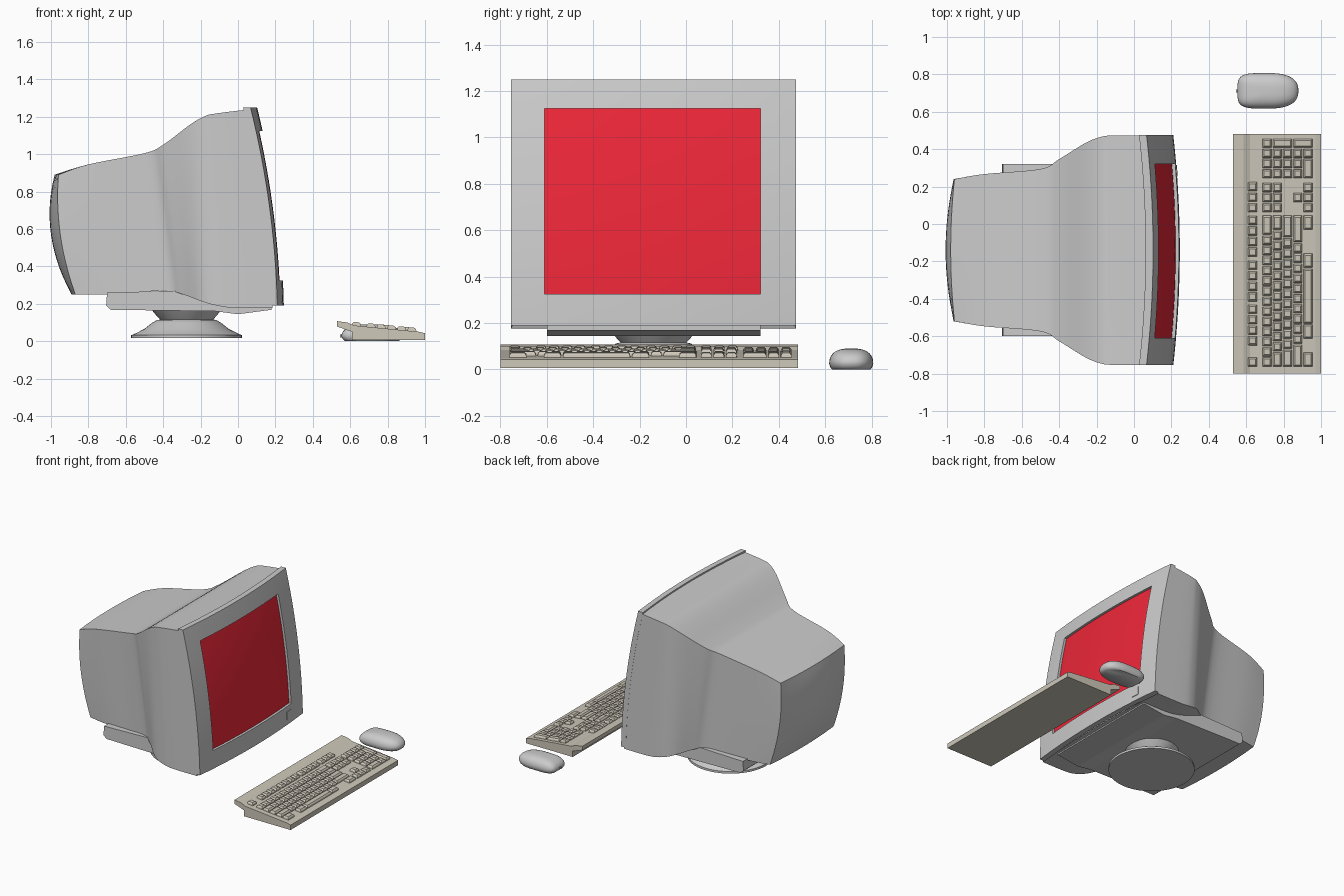
import bpy, bmesh, math

if "Cube" in bpy.data.objects:
    bpy.data.objects.remove(bpy.data.objects["Cube"])

CY = -0.14            # centre line of the monitor
HW = 0.615            # half width of the monitor


def material(name, rgb):
    m = bpy.data.materials.new(name)
    m.diffuse_color = (*rgb, 1)
    m.use_nodes = True
    m.node_tree.nodes["Principled BSDF"].inputs["Base Color"].default_value = m.diffuse_color
    return m


RED = material("red", (0.85, 0.02, 0.04))
BEIGE = material("beige", (0.62, 0.58, 0.49))


def finish(name, bm, mat=None, smooth=True, angle=32):
    bmesh.ops.remove_doubles(bm, verts=bm.verts, dist=1e-5)
    bmesh.ops.recalc_face_normals(bm, faces=bm.faces)
    me = bpy.data.meshes.new(name)
    bm.to_mesh(me)
    bm.free()
    ob = bpy.data.objects.new(name, me)
    bpy.context.collection.objects.link(ob)
    if mat:
        me.materials.append(mat)
    if smooth:
        bpy.ops.object.select_all(action='DESELECT')
        ob.select_set(True)
        bpy.context.view_layer.objects.active = ob
        bpy.ops.object.shade_smooth_by_angle(angle=math.radians(angle))
    return ob


def span(a, b, n):
    return [a + (b - a) * i / n for i in range(n + 1)]


def sheet(bm, fn, us, vs, skip=lambda u, v: False):
    g = [[bm.verts.new(fn(u, v)) for v in vs] for u in us]
    for i in range(len(us) - 1):
        for j in range(len(vs) - 1):
            if not skip((us[i] + us[i + 1]) / 2, (vs[j] + vs[j + 1]) / 2):
                bm.faces.new((g[i][j], g[i + 1][j], g[i + 1][j + 1], g[i][j + 1]))


def thicken(bm, depth):
    r = bmesh.ops.extrude_face_region(bm, geom=bm.faces[:], use_keep_orig=True)
    for e in r["geom"]:
        if isinstance(e, bmesh.types.BMVert):
            e.co.x -= depth


def prism(bm, profile, y0, y1):
    a = [bm.verts.new((x, y0, z)) for x, z in profile]
    b = [bm.verts.new((x, y1, z)) for x, z in profile]
    n = len(profile)
    bm.faces.new(a)
    bm.faces.new(b[::-1])
    for i in range(n):
        bm.faces.new((a[i], b[i], b[(i + 1) % n], a[(i + 1) % n]))


# Monitor housing: stations of top x,z / bottom x,z / half width / bow in z / bow in y
ST = [(-.96, .89, -.87, .25, .38, -.035, -.02),
      (-.8, .945, -.7, .25, .407, -.015, 0),
      (-.5, 1.005, -.4, .27, .434, 0, 0),
      (-.4, 1.05, -.3, .252, .487, 0, 0),
      (-.26, 1.155, -.2, .215, .573, 0, 0),
      (-.18, 1.202, -.12, .192, .605, 0, 0),
      (-.12, 1.217, -.02, .178, .613, .01, .005),
      (.04, 1.237, .185, .178, .614, .03, .03)]


def station(t):
    i = min(int(t), len(ST) - 2)
    f = t - i
    q = [ST[max(0, min(len(ST) - 1, i + k))] for k in (-1, 0, 1, 2)]
    return [0.5 * (2 * b + (c - a) * f + (2 * a - 5 * b + 4 * c - d) * f * f
                   + (3 * b - a - 3 * c + d) * f ** 3) for a, b, c, d in zip(*q)]


def shell(t, u, s):
    xt, zt, xb, zb, hw, sb, yb = station(t)
    bulge = 4 * s * (1 - s)
    if t < 1:
        yb -= .03 * bulge * (1 - t)
    x = xb + (xt - xb) * s + sb * bulge + yb * (1 - u * u)
    return x, CY + u * hw, zb + (zt - zb) * s


bm = bmesh.new()
T, U, S = span(0, len(ST) - 1, 35), span(-1, 1, 16), span(0, 1, 14)
sheet(bm, lambda u, s: shell(0, u, s), U, S)
for k in (0, 1):
    sheet(bm, lambda t, u: shell(t, u, k), T, U)
    sheet(bm, lambda t, s: shell(t, 2 * k - 1, s), T, S)
finish("monitor_housing", bm)

# Front bezel and screen follow the same curved surface
Z0, Z1 = .19, 1.25
SY0, SY1, SZ0, SZ1 = -.61, .32, .325, 1.125


def front(y, z, off=0):
    s = (z - Z0) / (Z1 - Z0)
    u = (y - CY) / HW
    return .21 - .143 * s + .12 * s * (1 - s) + .035 * (1 - u * u) + off, y, z


bm = bmesh.new()
ys = span(CY - HW, SY0, 3) + span(SY0, SY1, 14)[1:] + span(SY1, CY + HW, 3)[1:]
zs = span(Z0, SZ0, 3) + span(SZ0, SZ1, 12)[1:] + span(SZ1, Z1, 3)[1:]
sheet(bm, front, ys, zs, lambda y, z: SY0 < y < SY1 and SZ0 < z < SZ1)
thicken(bm, .04)
finish("front_bezel", bm)

bm = bmesh.new()
sheet(bm, lambda y, z: front(y, z, -.018), span(SY0, SY1, 14), span(SZ0, SZ1, 12))
thicken(bm, .015)
finish("screen", bm, RED)

# Power button
bm = bmesh.new()
sheet(bm, lambda y, z: front(y, z, .004), span(.255, .315, 2), span(.228, .288, 2))
thicken(bm, .02)
finish("power_button", bm)

# Tray beneath the housing
bm = bmesh.new()
prism(bm, [(-.7, .26), (-.705, .19), (-.68, .168), (-.12, .16), (0, .144),
           (.18, .168), (.18, .2), (-.12, .215), (-.3, .27)], CY - .46, CY + .46)
finish("under_tray", bm, smooth=False)

# Round swivel foot
bm = bmesh.new()
prof = [(0, .016), (.296, .016), (.296, .032), (.27, .043), (.225, .066), (.185, .098),
        (.16, .112), (.142, .116), (.15, .124), (.185, .165), (0, .165)]
sheet(bm, lambda a, i: (-.275 + prof[i][0] * math.cos(a), CY + prof[i][0] * math.sin(a),
                        prof[i][1]), span(0, 2 * math.pi, 48), range(len(prof)))
finish("swivel_foot", bm)

# Keyboard case
bm = bmesh.new()
prism(bm, [(.53, .107), (.53, .078), (.61, .05), (.61, .005), (1, .005), (1, .042),
           (.97, .05), (.62, .084), (.585, .1)], -.8, .482)
finish("keyboard_case", bm, BEIGE, smooth=False)

# Keys: tapered blocks standing on the sloping deck
keys = bmesh.new()
P = .0542


def key(x, y, rows=1, cols=1):
    x0, x1 = x + .003, x + rows * .0547 - .003
    y0, y1 = y + .003, y + cols * P - .003
    rings = []
    for inset, h in ((0, -.004), (.002, .010), (.009, .019)):
        rings.append([keys.verts.new((px, py, .084 - .097 * (px - .62) + h)) for px, py in
                      ((x0 + inset, y0 + inset), (x1 - inset, y0 + inset),
                       (x1 - inset, y1 - inset), (x0 + inset, y1 - inset))])
    for a, b in zip(rings, rings[1:]):
        for i in range(4):
            keys.faces.new((a[i], a[(i + 1) % 4], b[(i + 1) % 4], b[i]))
    keys.faces.new(rings[-1])


def row(r):
    return .684 + r * .0547


LEFT, NAV, PAD = -.765, .06, .242
# main block: widths in key units, negative means a gap
for r, widths in enumerate(([1] * 13 + [2], [1.5] + [1] * 12 + [1.5],
                            [1.75] + [1] * 11 + [2.25], [2.25] + [1] * 10 + [2.75],
                            [1.5, -1.25, 1.5, 5.5, 1.5, -2.25, 1.5])):
    y = LEFT
    for w in widths:
        if w > 0:
            key(row(r), y, 1, w)
        y += abs(w) * P
# function row
key(.606, LEFT)
for start, n in ((-.652, 4), (-.417, 4), (-.177, 4), (NAV, 3)):
    for i in range(n):
        key(.606, start + i * P * 1.04)
# navigation and arrow keys
for i in range(3):
    for r in (0, 1, 4):
        key(row(r), NAV + i * P)
key(row(3), NAV + P)
# number pad
for r in range(4):
    for c in range(3):
        key(row(r), PAD + c * P)
key(row(4), PAD, 1, 2)
key(row(4), PAD + 2 * P)
key(row(0), PAD + 3 * P)
key(row(1), PAD + 3 * P, 2)
key(row(3), PAD + 3 * P, 2)
finish("keys", keys, BEIGE, smooth=False)


# Mouse: squarer at the cable end, rounder at the palm end
def mouse(a, e):
    c, s = math.cos(a), math.sin(a)
    p = .45 if c < 0 else .8
    r = max(0, math.cos(e)) ** .7 if e >= 0 else math.cos(e)
    x = .716 + .163 * r * math.copysign(abs(c) ** p, c)
    y = .712 + .095 * r * math.copysign(abs(s) ** (.5 if c < 0 else .8), s)
    return x, y, .025 + .065 * math.sin(e) ** .9 if e > 0 else .025 + e * .05


bm = bmesh.new()
sheet(bm, mouse, span(0, 2 * math.pi, 48), [-.5, -.3] + span(0, math.pi / 2, 12))
bmesh.ops.remove_doubles(bm, verts=bm.verts, dist=1e-5)
bmesh.ops.holes_fill(bm, edges=[e for e in bm.edges if e.is_boundary], sides=0)
finish("mouse", bm, angle=50)

# Cable stub
bm = bmesh.new()
prism(bm, [(.545, .02), (.57, .02), (.57, .035), (.545, .035)], .704, .72)
finish("cable_stub", bm, smooth=False)
